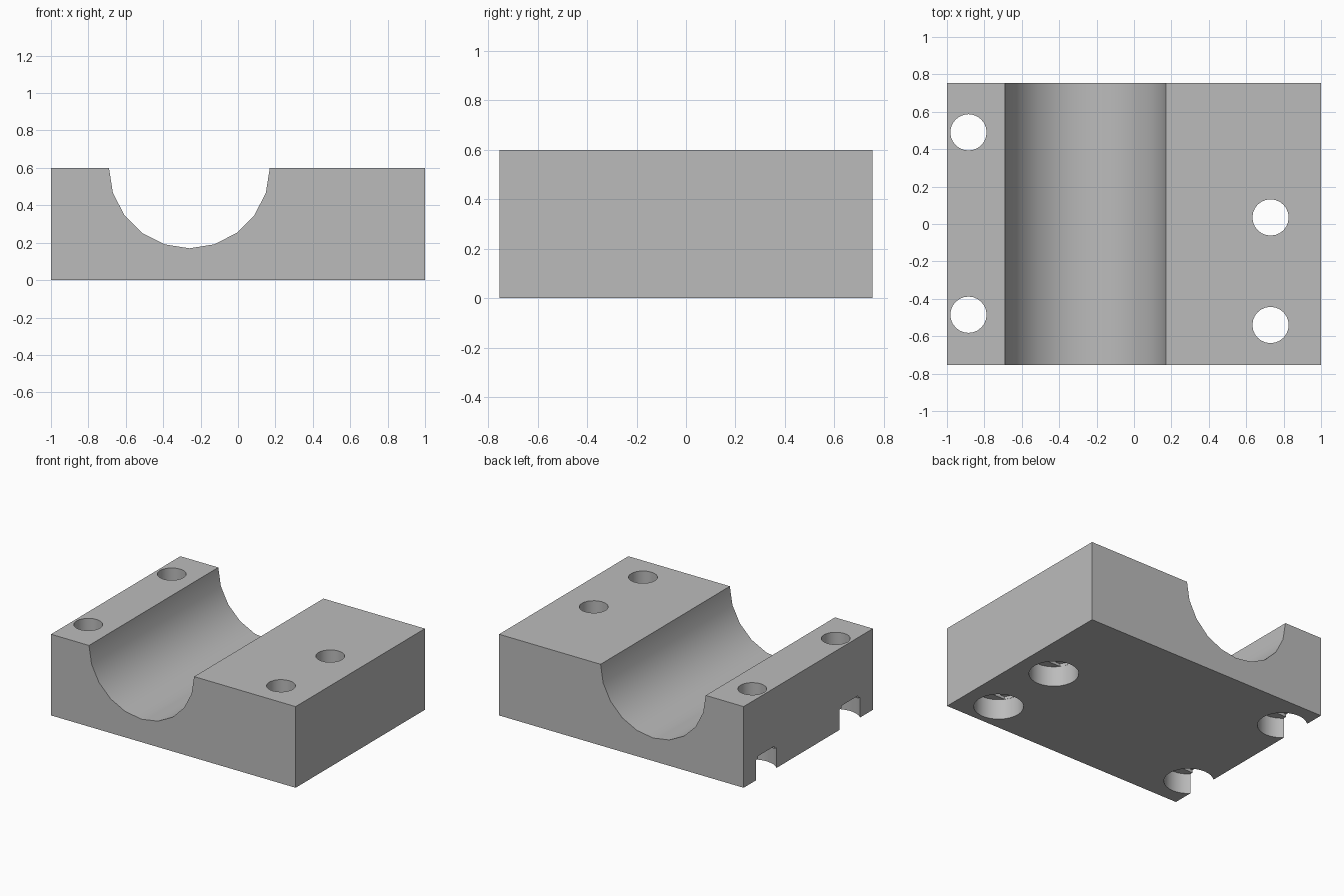
import bpy
import bmesh
from math import sin, cos, pi, asin

cube = bpy.data.objects.get("Cube")
if cube:
    bpy.data.objects.remove(cube, do_unlink=True)

HALF_X, HALF_Y, HEIGHT = 1.0, 0.755, 0.6
GROOVE_X, GROOVE_R = -0.26, 0.43
HOLE_R, BORE_R, BORE_DEPTH, STEP = 0.097, 0.167, 0.15, 0.02
HOLES = [(-0.885, 0.49), (-0.885, -0.485), (0.73, 0.035), (0.73, -0.54)]

grey = bpy.data.materials.new("plain grey")
grey.use_nodes = True
grey.diffuse_color = (0.5, 0.5, 0.5, 1)
grey.node_tree.nodes["Principled BSDF"].inputs["Base Color"].default_value = (0.5, 0.5, 0.5, 1)


def prism(name, points, direction):
    """Extrude a closed outline of 3D points along a direction."""
    bm = bmesh.new()
    face = bm.faces.new([bm.verts.new(p) for p in points])
    moved = bmesh.ops.extrude_face_region(bm, geom=[face])["geom"]
    bmesh.ops.translate(bm, vec=direction,
                        verts=[v for v in moved if isinstance(v, bmesh.types.BMVert)])
    bmesh.ops.recalc_face_normals(bm, faces=bm.faces)
    mesh = bpy.data.meshes.new(name)
    bm.to_mesh(mesh)
    bm.free()
    obj = bpy.data.objects.new(name, mesh)
    bpy.context.collection.objects.link(obj)
    obj.data.materials.append(grey)
    return obj


def arc(radius, start, end, steps):
    return [(radius * cos(start + (end - start) * i / steps),
             radius * sin(start + (end - start) * i / steps)) for i in range(steps + 1)]


# Block with a half-round groove along its depth
outline = [(-HALF_X, 0), (HALF_X, 0), (HALF_X, HEIGHT)]
outline += [(GROOVE_X + x, HEIGHT + z) for x, z in arc(GROOVE_R, 0, -pi, 10)]
outline += [(-HALF_X, HEIGHT)]
block = prism("clamp_block", [(x, -HALF_Y, z) for x, z in outline], (0, 2 * HALF_Y, 0))

# Screw hole cutters: counterbore, two stepped pockets, through hole
bore = arc(BORE_R, 0, 2 * pi, 32)[:-1]
hole = arc(HOLE_R, 0, 2 * pi, 24)[:-1]
half = HOLE_R * 1.01
tilt = asin(half / BORE_R)
slot = arc(BORE_R * 0.995, -tilt, tilt, 6) + arc(BORE_R * 0.995, pi - tilt, pi + tilt, 6)
side = HOLE_R * 1.003
square = [(side, -side), (side, side), (-side, side), (-side, -side)]
stages = [("bore", bore, -0.1, BORE_DEPTH),
          ("slot", slot, BORE_DEPTH - 0.03, BORE_DEPTH + STEP),
          ("square", square, BORE_DEPTH - 0.02, BORE_DEPTH + 2 * STEP),
          ("hole", hole, BORE_DEPTH - 0.01, HEIGHT + 0.1)]

bpy.ops.object.select_all(action='DESELECT')
bpy.context.view_layer.objects.active = block
block.select_set(True)
for cx, cy in HOLES:
    for name, shape, low, high in stages:
        cutter = prism(name + "_cutter", [(cx + x, cy + y, low) for x, y in shape],
                       (0, 0, high - low))
        cutter.hide_render = True
        mod = block.modifiers.new(name, 'BOOLEAN')
        mod.operation = 'DIFFERENCE'
        mod.solver = 'EXACT'
        mod.object = cutter
        bpy.ops.object.modifier_apply(modifier=mod.name)
        bpy.data.objects.remove(cutter, do_unlink=True)

# Smooth the round surfaces, keep the edges crisp
bpy.ops.object.shade_smooth_by_angle(angle=pi / 6)
